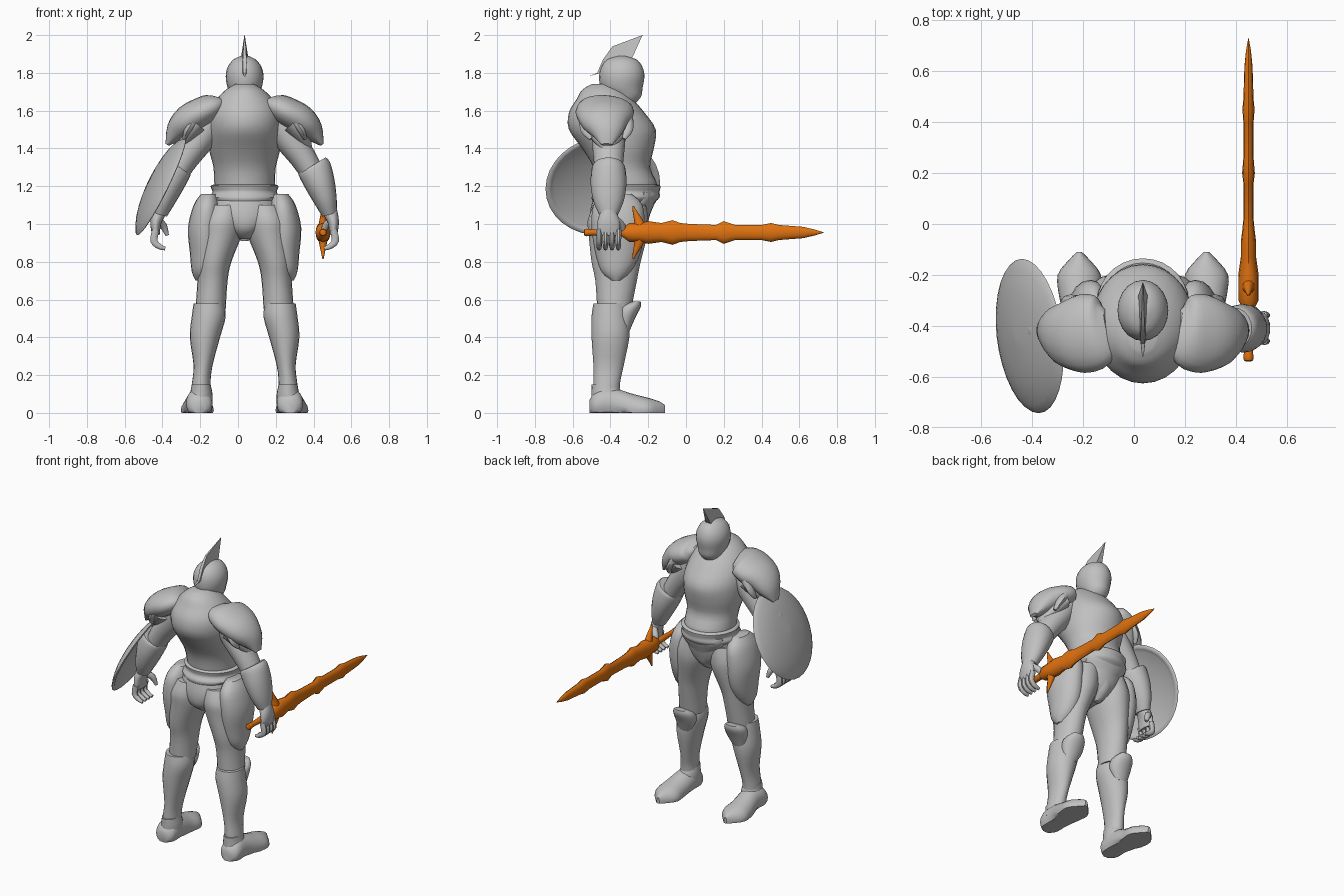
import bpy
import bmesh
import math
from mathutils import Vector

# Sizes are in hundredths of a unit, measured from the body's own axis
UNIT = 0.01
BODY_AXIS = Vector((3.5, -40, 0))
X, Y, Z = Vector((1, 0, 0)), Vector((0, 1, 0)), Vector((0, 0, 1))

if "Cube" in bpy.data.objects:
    bpy.data.objects.remove(bpy.data.objects["Cube"], do_unlink=True)


def make_material(name, colour):
    material = bpy.data.materials.new(name)
    material.use_nodes = True
    material.diffuse_color = colour
    shader = material.node_tree.nodes["Principled BSDF"]
    shader.inputs["Base Color"].default_value = colour
    shader.inputs["Roughness"].default_value = 0.6
    return material


steel = make_material("steel_grey", (0.53, 0.53, 0.53, 1))
flame = make_material("flame_orange", (0.75, 0.17, 0.005, 1))
built = []


def finish(name, bm, material):
    bmesh.ops.recalc_face_normals(bm, faces=bm.faces)
    mesh = bpy.data.meshes.new(name)
    bm.to_mesh(mesh)
    bm.free()
    mesh.materials.append(material)
    part = bpy.data.objects.new(name, mesh)
    bpy.context.collection.objects.link(part)
    built.append(part)
    return part


def smooth_path(rows, steps):
    """Run a spline through the cross-sections."""
    rows = [Vector(row) for row in rows]
    result = []
    for i in range(len(rows) - 1):
        a, b = rows[max(i - 1, 0)], rows[i]
        c, d = rows[i + 1], rows[min(i + 2, len(rows) - 1)]
        for k in range(steps):
            t = k / steps
            result.append(b + (c - a) * (t / 2)
                          + (a * 2 - b * 5 + c * 4 - d) * (t * t / 2)
                          + (b * 3 - a - c * 3 + d) * (t ** 3 / 2))
    return result + [rows[-1]]


def loft(name, rows, ref=Y, axis=None, side=1, sides=20, steps=3, material=steel):
    """Skin ellipses (x, y, z, radius along ref, radius across) along a path."""
    bm = bmesh.new()
    rows = smooth_path(rows, steps)
    rings = []
    for i, row in enumerate(rows):
        ahead, behind = rows[min(i + 1, len(rows) - 1)], rows[max(i - 1, 0)]
        tangent = axis or Vector(ahead[:3]) - Vector(behind[:3])
        across = tangent.cross(ref).normalized()
        along = across.cross(tangent).normalized()
        ring = []
        for k in range(sides):
            angle = math.tau * k / sides
            point = (Vector(row[:3]) + along * max(row[3], 0.1) * math.cos(angle)
                     + across * max(row[4], 0.1) * math.sin(angle))
            point.x *= side
            point.z = max(point.z, 0)
            ring.append(bm.verts.new((point + BODY_AXIS) * UNIT))
        rings.append(ring)
    for low, high in zip(rings, rings[1:]):
        for k in range(sides):
            n = (k + 1) % sides
            bm.faces.new((low[k], low[n], high[n], high[k]))
    bm.faces.new(rings[0])
    bm.faces.new(rings[-1])
    return finish(name, bm, material)


# Torso, belt and pelvis
loft("torso", [(0, 8, 110, 14, 15), (0, 9, 120, 16, 16), (0, 6, 130, 15, 16.5),
               (0, 4, 140, 19, 19), (0, 1, 150, 23, 20), (0, -2, 159, 20, 19),
               (0, -3, 166, 15, 15), (0, -4, 171, 11, 10), (0, -4, 174, 6, 5)],
     axis=Z, sides=28)
loft("pelvis", [(0, 4, 92, 8, 4), (0, 4, 97, 14, 11), (0, 5, 105, 16, 18),
                (0, 7, 114, 16, 17)], axis=Z, sides=28)
loft("belt", [(0, 7, 111, 16, 16), (0, 8, 114, 18, 18.5), (0, 9, 117, 17, 17),
              (0, 9, 120, 17.5, 18), (0, 9, 121, 16, 16)], axis=Z, sides=28)
loft("front_guard", [(0, 10, 91, 2, 2), (0, 12, 96, 6, 5), (0, 13, 105, 8, 11),
                     (0, 17, 113, 7, 15), (0, 18, 117, 5, 15)], axis=Z)

# Helmet and crest
loft("helmet", [(0, 5, 162, 6, 5), (0, 8, 167, 8, 7), (0, 6, 172, 11, 9),
                (0, 6, 178, 12, 10), (0, 6, 183, 11, 9), (0, 6, 187, 8, 6),
                (0, 6, 189, 2, 2)], axis=Z)
crest = bmesh.new()
outline = [(-12, 178), (-7, 180), (-4, 187), (1, 194), (17, 200), (12, 189),
           (8, 185), (-2, 181)]
half_widths = [0.3, 0.8, 1, 0.6, 0.1, 1.8, 2, 1.5]
front, back = [[crest.verts.new((Vector((x * half, y, z)) + BODY_AXIS) * UNIT)
                for (y, z), half in zip(outline, half_widths)] for x in (-1, 1)]
crest.faces.new(front)
crest.faces.new(back)
for k in range(len(outline)):
    n = (k + 1) % len(outline)
    crest.faces.new((front[k], front[n], back[n], back[k]))
bmesh.ops.triangulate(crest, faces=[f for f in crest.faces if len(f.verts) > 4])
finish("helmet_crest", crest, steel)

# Limbs and their armour, one set per side
for label, side in (("left", 1), ("right", -1)):
    def limb(name, rows, **options):
        loft(label + "_" + name, rows, side=side, **options)

    limb("thigh", [(10, 5, 110, 14, 10), (12, 4, 102, 16, 12), (13, 4, 94, 15.5, 11.5),
                   (16, 3, 80, 13, 9), (17, 3, 70, 11, 8), (18, 2, 55, 9, 8)], axis=Z)
    limb("thigh_plate", [(19, 4, 116, 7, 4), (20, 4, 110, 13, 7), (21, 4, 98, 14, 9),
                         (21, 4, 85, 12, 8), (22, 3, 75, 8, 6), (22, 3, 70, 3, 4)],
         axis=Z)
    limb("greave", [(19, 0, 58, 9, 8), (19, 0, 51, 10, 9), (21, 0, 40, 10, 8),
                    (22, -1, 25, 8, 5), (23, -2, 15, 7, 5), (23, -2, 5, 7, 6)], axis=Z)
    limb("knee_guard", [(20, 8, 43, 2, 4), (19, 8, 50, 5, 7), (19, 10, 56, 6, 7),
                        (19, 14, 59, 2, 4)], axis=Z)
    limb("boot", [(24, -11, 3, 3, 4), (24, -9, 4, 6, 6), (24, -5, 5, 7, 8),
                  (24, 2, 5, 7, 8), (25, 12, 2, 8, 8), (25, 20, 1, 8.5, 7),
                  (25, 26, 1, 4, 5), (25, 29, 1, 1, 3)], ref=X, axis=Y)
    limb("ankle_cuff", [(24, -2, 5, 8, 7), (23, -2, 10, 8, 6), (23, -3, 15, 7, 5)],
         axis=Z)

    limb("upper_arm", [(16, -1, 157, 9, 8), (23, -1, 146, 9, 8), (31, -1, 135, 8, 7),
                       (37, -1, 125, 7, 6)])
    limb("forearm_guard", [(36, -1, 131, 8, 8), (37, -1, 129, 9, 9), (40, -1, 121, 9.5, 8),
                           (43, -1, 112, 8, 6), (45, -1, 105, 5, 4)])
    limb("pauldron", [(13, -2, 164, 9, 3), (17, -3, 162, 14, 7), (23, -3, 159, 15.5, 8),
                      (30, -3, 155, 13.5, 8), (36, -2, 149, 9, 6), (41, -2, 142, 3, 1)])
    limb("pauldron_point", [(25, -2, 153, 14, 6), (30, -2, 147, 10, 5),
                            (35, -2, 138, 1, 1)])
    for place, y in (("front", 9), ("rear", -13)):
        limb("pauldron_hook_" + place, [(26, y, 156, 3, 3), (30, y, 150, 3, 2),
                                        (32, y * 0.8, 145, 1, 1)], sides=10)

    # Hand with curled fingers and thumb
    limb("palm", [(45, -1, 107, 4, 4), (47, -1, 101, 6, 3), (47, -1, 94, 6, 2)])
    for finger in range(4):
        y = finger * 3.4 - 6
        limb("finger_" + str(finger + 1),
             [(47, y, 97, 1.6, 2), (48, y, 91, 1.5, 2), (45, y, 88, 1.4, 1.5),
              (42, y, 87, 1, 1)], sides=10)
    limb("thumb", [(46, 3, 102, 2, 2), (43, 6, 99, 2, 2), (41, 7, 94, 1, 1)], sides=10)

# Round shield: a hollow dome tilted out from the right forearm
out = Vector((-0.9, -0.12, 0.44)).normalized()
centre = Vector((-44, -4, 120))
shell = [(5, 0), (4, 14), (1, 26), (0, 28), (0, 30), (1, 30), (4, 23), (6, 13), (7, 0)]
loft("shield", [(*(centre + out * depth), radius, radius * 0.95)
                for depth, radius in shell], axis=out, sides=32, steps=2)

# Sword held level in the left hand
grip_x, grip_z = 41.5, 95.5
handle = [(-14, 1), (-13, 2), (-8, 1.6), (0, 2), (8, 2)]
blade = [(6, 2, 2), (10, 4, 5), (15, 4, 5), (20, 4, 6), (27, 3, 5), (33, 3, 6.5),
         (37, 2.5, 5), (42, 2, 4.5), (56, 2, 4), (60, 2.5, 6), (66, 2, 4), (80, 2, 4),
         (85, 2.4, 5), (89, 2, 4), (102, 1.6, 3), (108, 1, 1.6), (113, 0, 0)]
loft("sword_handle", [(grip_x, y, grip_z, r, r) for y, r in handle],
     ref=X, axis=Y, sides=12, material=flame)
loft("sword_blade", [(grip_x, y, grip_z, thick, wide) for y, thick, wide in blade],
     ref=X, axis=Y, sides=12, steps=1, material=flame)
guard = [(12, 14, 0.4), (13, 11, 1.2), (15, 6, 2.5), (16, 0, 4)]
for label, flip in (("upper", 1), ("lower", -1)):
    loft("sword_guard_" + label, [(grip_x, y, grip_z + flip * rise, r, r * 0.8)
                                  for y, rise, r in guard],
         axis=Z, sides=12, material=flame)

# Smooth shading with crisp armour edges
bpy.ops.object.select_all(action="DESELECT")
for part in built:
    part.select_set(True)
bpy.context.view_layer.objects.active = built[0]
bpy.ops.object.shade_smooth_by_angle(angle=math.radians(40))
